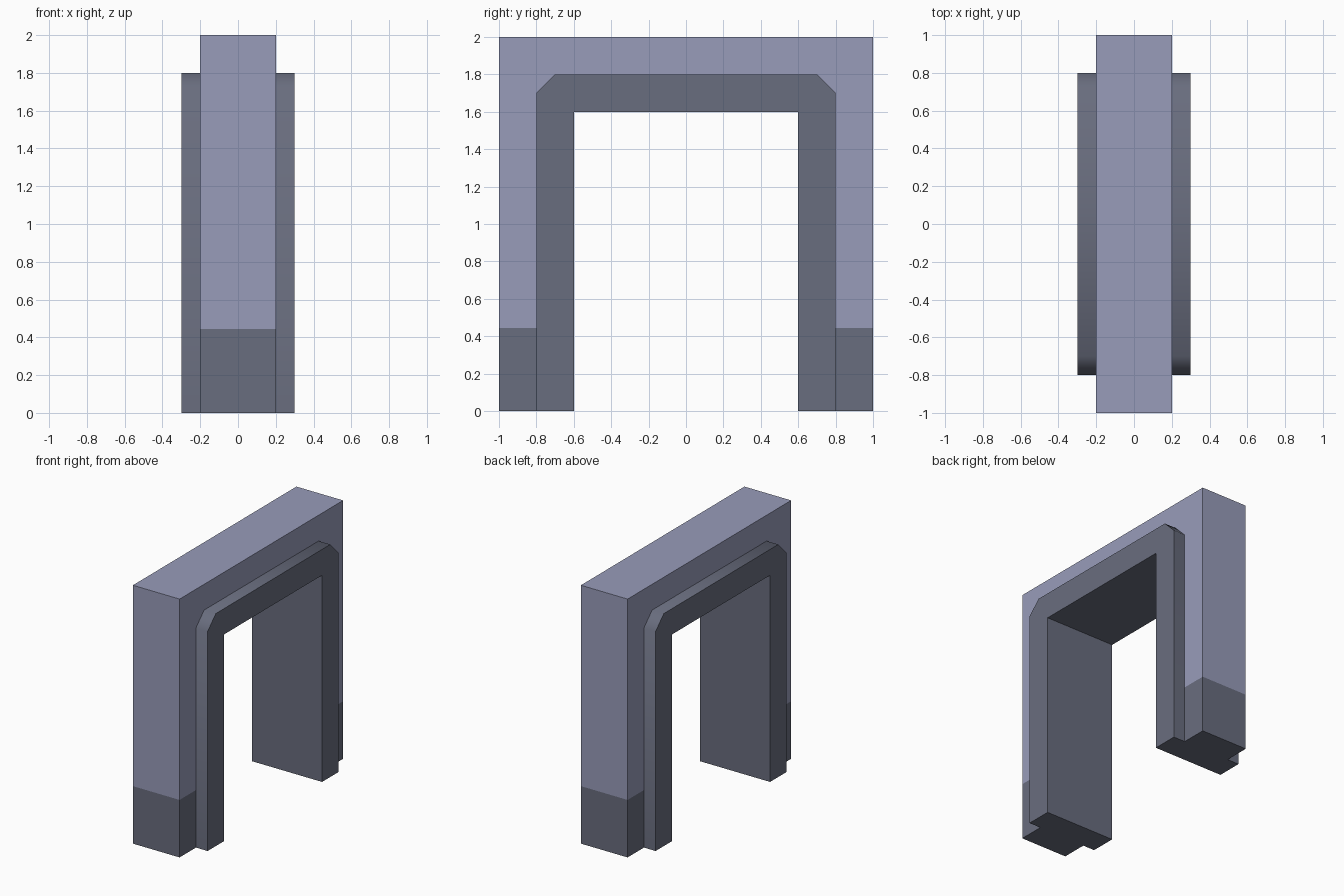
import bpy, bmesh, math

if "Cube" in bpy.data.objects:
    bpy.data.objects.remove(bpy.data.objects["Cube"])


def material(name, rgb):
    m = bpy.data.materials.new(name)
    m.diffuse_color = (*rgb, 1)
    m.use_nodes = True
    m.node_tree.nodes["Principled BSDF"].inputs["Base Color"].default_value = m.diffuse_color
    return m


wall_mat = material("lilac_wall", (0.314, 0.332, 0.491))
trim_mat = material("slate_trim", (0.141, 0.153, 0.209))


def mirrored(half):
    """Complete a right-hand (y, z) path, running from the floor up, across y = 0."""
    return half + [(-y, z) for y, z in reversed(half)]


def arch(name, outer, inner, half_depth, mats):
    """Extrude the U shape between two paths along x."""
    bm = bmesh.new()
    loop = mirrored(outer) + mirrored(inner)[::-1]
    face = bm.faces.new([bm.verts.new((-half_depth, y, z)) for y, z in loop])
    ext = bmesh.ops.extrude_face_region(bm, geom=[face])["geom"]
    moved = [v for v in ext if isinstance(v, bmesh.types.BMVert)]
    bmesh.ops.translate(bm, verts=moved, vec=(2 * half_depth, 0, 0))
    if len(mats) > 1:
        # split off the darker base band
        bmesh.ops.bisect_plane(bm, geom=bm.verts[:] + bm.edges[:] + bm.faces[:],
                               plane_co=(0, 0, 0.445), plane_no=(0, 0, 1))
        for f in bm.faces:
            f.material_index = int(max(v.co.z for v in f.verts) < 0.45)
    bmesh.ops.recalc_face_normals(bm, faces=bm.faces[:])
    me = bpy.data.meshes.new(name)
    bm.to_mesh(me)
    bm.free()
    for m in mats:
        me.materials.append(m)
    ob = bpy.data.objects.new(name, me)
    bpy.context.collection.objects.link(ob)
    return ob


# Trim outline with clipped corners, shared by the trim and the wall opening
clipped = [(0.8, 0), (0.8, 1.7), (0.7, 1.8)]

# Wall surround with dark base band
arch("wall_surround", [(1, 0), (1, 2)], clipped, 0.2, [wall_mat, trim_mat])

# Projecting door trim, softly shaded round the clipped corners
trim = arch("door_trim", clipped, [(0.6, 0), (0.6, 1.6)], 0.3, [trim_mat])
bpy.ops.object.select_all(action='DESELECT')
trim.select_set(True)
bpy.context.view_layer.objects.active = trim
bpy.ops.object.shade_smooth_by_angle(angle=math.radians(50))
